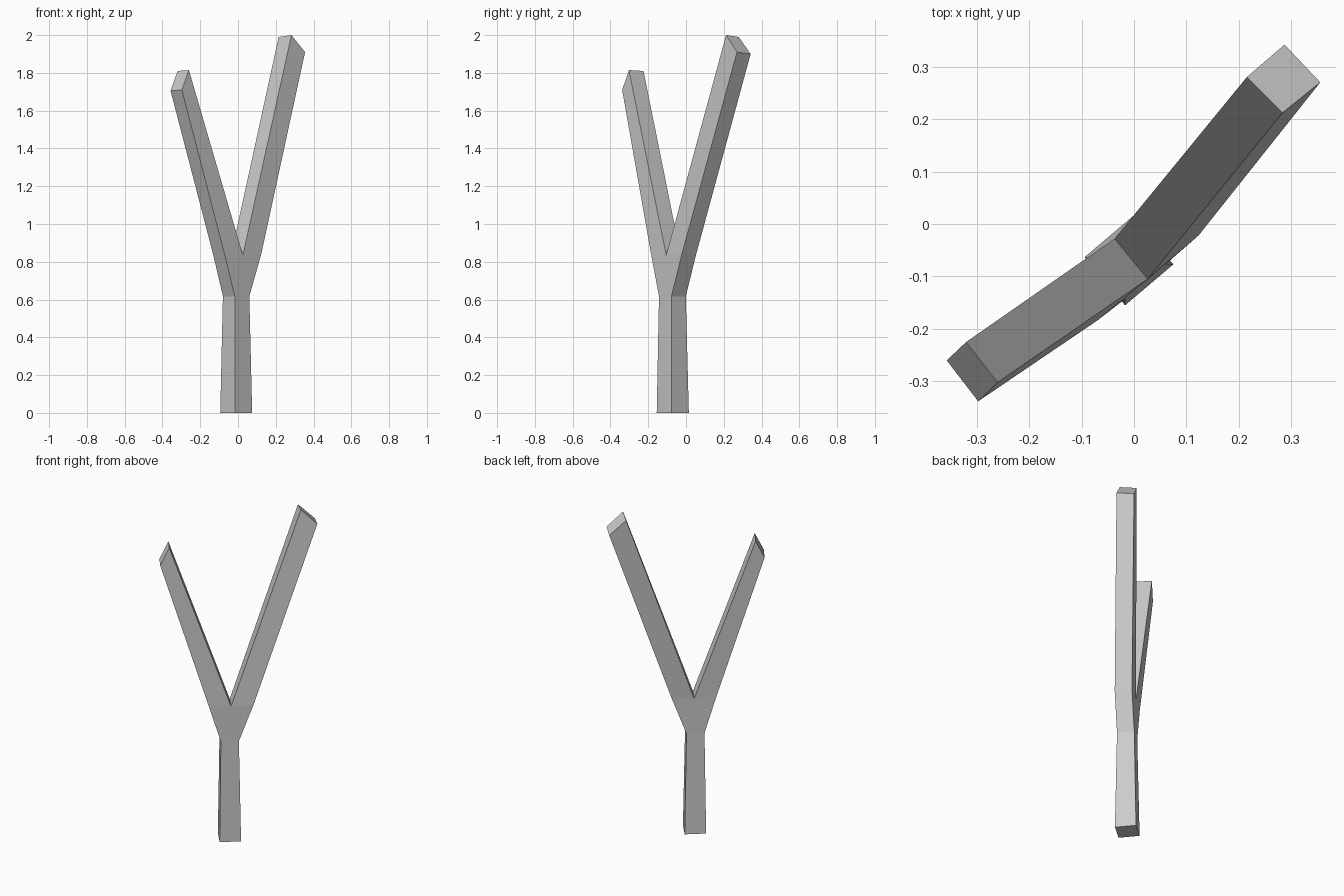
import bpy
import bmesh

cube = bpy.data.objects.get("Cube")
if cube:
    bpy.data.objects.remove(cube, do_unlink=True)

# Plain grey
grey = bpy.data.materials.new("plain_grey")
grey.use_nodes = True
colour = (0.6, 0.6, 0.6, 1)
grey.diffuse_color = colour
grey.node_tree.nodes["Principled BSDF"].inputs["Base Color"].default_value = colour

bm = bmesh.new()


def ring(*points):
    return [bm.verts.new(p) for p in points]


def bridge(lower, upper, skip=()):
    """Join two four-sided rings with side faces."""
    for i in range(4):
        if i not in skip:
            j = (i + 1) % 4
            bm.faces.new((lower[i], lower[j], upper[j], upper[i]))


# Tapered trunk: rings run front, right, back, left
foot = ring((-0.017, -0.155, 0), (0.075, -0.077, 0), (-0.002, 0.015, 0), (-0.094, -0.063, 0))
neck = ring((-0.017, -0.143, 0.617), (0.06, -0.077, 0.617),
            (-0.003, -0.001, 0.617), (-0.08, -0.067, 0.617))
bm.faces.new(foot[::-1])
bridge(foot, neck)

# Crotch: the neck widens and splits at a saddle edge
flare = ring((-0.07, -0.184, 0.835), (0.123, -0.022, 0.84),
             (0.06, 0.054, 0.84), (-0.132, -0.108, 0.84))
saddle_front, saddle_back = ring((0.026, -0.105, 0.835), (-0.037, -0.028, 0.835))
bridge(neck, flare, skip=(0, 2))
bm.faces.new((neck[0], neck[1], flare[1], saddle_front, flare[0]))
bm.faces.new((neck[2], neck[3], flare[3], saddle_back, flare[2]))

# Long left prong and short right prong, each with a slanted end
left_start = [saddle_front, flare[1], flare[2], saddle_back]
left_end = ring((0.283, 0.212, 2.0), (0.355, 0.27, 1.91),
                (0.287, 0.342, 1.9), (0.215, 0.28, 1.99))
right_start = [flare[0], saddle_front, saddle_back, flare[3]]
right_end = ring((-0.297, -0.338, 1.71), (-0.26, -0.302, 1.815),
                 (-0.32, -0.225, 1.81), (-0.357, -0.26, 1.705))
for start, end in ((left_start, left_end), (right_start, right_end)):
    bridge(start, end)
    bm.faces.new(end)

bmesh.ops.recalc_face_normals(bm, faces=bm.faces)
mesh = bpy.data.meshes.new("forked_branch")
bm.to_mesh(mesh)
bm.free()
mesh.materials.append(grey)
branch = bpy.data.objects.new("forked_branch", mesh)
bpy.context.scene.collection.objects.link(branch)
